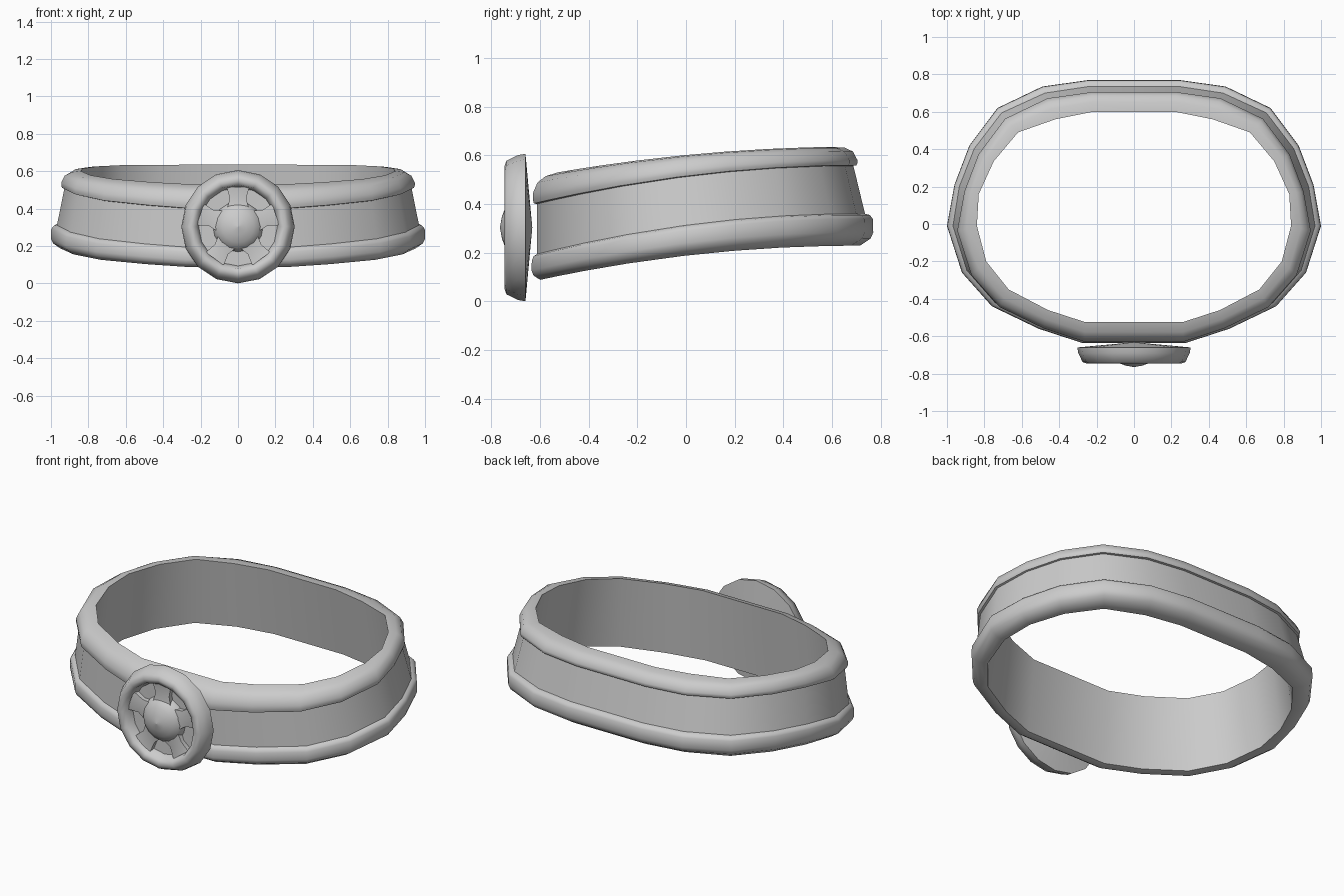
import bpy, bmesh, math

if "Cube" in bpy.data.objects:
    bpy.data.objects.remove(bpy.data.objects["Cube"])


def finish(bm, name, angle):
    bmesh.ops.remove_doubles(bm, verts=bm.verts, dist=1e-5)
    bmesh.ops.recalc_face_normals(bm, faces=bm.faces)
    me = bpy.data.meshes.new(name)
    bm.to_mesh(me)
    bm.free()
    ob = bpy.data.objects.new(name, me)
    bpy.context.collection.objects.link(ob)
    bpy.ops.object.select_all(action='DESELECT')
    ob.select_set(True)
    bpy.context.view_layer.objects.active = ob
    bpy.ops.object.shade_smooth_by_angle(angle=math.radians(angle))
    return ob


def skin(bm, rings, close_rings=False):
    """Bridge closed loops of points, one after another."""
    vs = [[bm.verts.new(p) for p in r] for r in rings]
    n = len(vs[0])
    for i in range(len(vs) if close_rings else len(vs) - 1):
        a, b = vs[i], vs[(i + 1) % len(vs)]
        for j in range(n):
            k = (j + 1) % n
            bm.faces.new((a[j], a[k], b[k], b[j]))
    return vs


# --- Band: half outlines seen from above (back to front), mirrored in x
outer = [(.24, .77), (.49, .735), (.73, .62), (.88, .42), (.96, .21),
         (1.0, -.01), (.92, -.26), (.76, -.44), (.51, -.56), (.28, -.635)]
hole = [(.22, .60), (.42, .56), (.62, .49), (.75, .335), (.83, .16),
        (.84, -.01), (.79, -.20), (.67, -.35), (.46, -.46), (.26, -.525)]


def mirror(pts):
    return pts + [(-x, y) for x, y in reversed(pts)]


lower = mirror(outer)
inner = mirror(hole)
upper = [(x * .945, (y + .63) * .95 - .625) for x, y in lower]

# Cross-section rows: outline, blend from hole to outline, front height, rise
rows = [(upper, 0, .517, .80), (upper, .5, .510, .82), (upper, .82, .490, .85),
        (upper, 1, .45, .88), (upper, 1, .425, .97), (upper, .96, .408, 1.02),
        (upper, .84, .403, 1.04),
        (lower, .80, .197, 1.10), (lower, .92, .192, 1.10), (lower, .99, .176, 1.10),
        (lower, 1, .135, 1.0), (lower, .93, .112, .98), (lower, .68, .088, .95),
        (lower, .36, .092, .93)]


def lift(y):
    u = y + .6
    return .2275 * u - .0875 * u * u


rings = []
for outline, w, z0, rise in rows:
    ring = []
    for (hx, hy), (ox, oy) in zip(inner, outline):
        x, y = hx + (ox - hx) * w, hy + (oy - hy) * w
        ring.append((x, y, z0 + rise * lift(y)))
    rings.append(ring)
bm = bmesh.new()
skin(bm, rings, close_rings=True)
finish(bm, "collar_band", 52)

# --- Medallion parts, turned about the y axis
CZ = .303


def turned(name, profile, segs, angle):
    bm = bmesh.new()
    skin(bm, [[(r * math.sin(2 * math.pi * i / segs), y,
                CZ + r * math.cos(2 * math.pi * i / segs))
               for i in range(segs)] for r, y in profile])
    bmesh.ops.dissolve_degenerate(bm, dist=1e-5, edges=bm.edges)
    return finish(bm, name, angle)


# Rim with recessed floor and shallow cone back
turned("medallion_rim",
       [(.0001, -.632), (.303, -.66), (.298, -.69), (.275, -.738), (.25, -.747),
        (.225, -.738), (.210, -.685), (.0001, -.68)], 16, 55)

# Central boss
turned("medallion_boss",
       [(.135, -.68), (.13, -.70), (.115, -.722), (.085, -.742), (.045, -.757),
        (.0001, -.765)], 16, 60)

# Five spokes with a ridged front
bm = bmesh.new()
for s in range(5):
    a = math.radians(90 + 72 * s)
    d, t = (math.cos(a), math.sin(a)), (-math.sin(a), math.cos(a))

    def at(r, w, y):
        return (d[0] * r + t[0] * w, y, CZ + d[1] * r + t[1] * w)

    ends = [[at(r, -w, -.68), at(r, -w, y), at(r, 0, y - .006),
             at(r, w, y), at(r, w, -.68)]
            for r, w, y in [(.09, .06, -.716), (.15, .044, -.708), (.212, .06, -.714)]]
    vs = skin(bm, ends)
    bm.faces.new(vs[0])
    bm.faces.new(vs[-1])
finish(bm, "medallion_spokes", 40)
